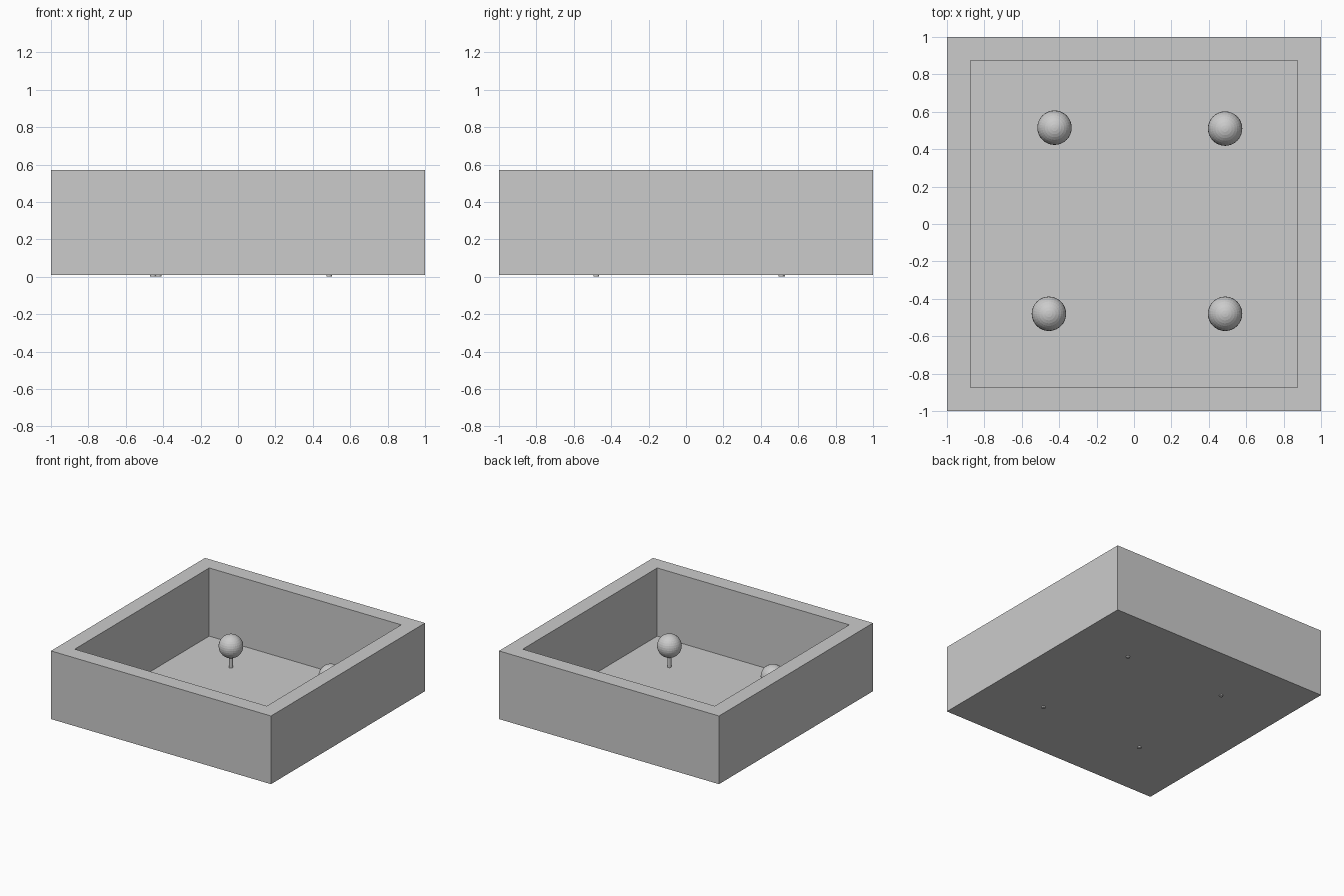
import bpy, bmesh

if "Cube" in bpy.data.objects:
    bpy.data.objects.remove(bpy.data.objects["Cube"])

grey = bpy.data.materials.new("plain grey")
grey.diffuse_color = (0.6, 0.6, 0.6, 1)
grey.use_nodes = True
grey.node_tree.nodes["Principled BSDF"].inputs["Base Color"].default_value = grey.diffuse_color

BASE, TOP = 0.01, 0.57      # wall bottom and top
OUT, INN = 1.0, 0.873       # outer and inner half widths


def add_object(name, bm):
    mesh = bpy.data.meshes.new(name)
    bm.normal_update()
    bm.to_mesh(mesh)
    bm.free()
    obj = bpy.data.objects.new(name, mesh)
    bpy.context.collection.objects.link(obj)
    mesh.materials.append(grey)
    return obj


# Square tray walls: a closed frame with a rectangular section
bm = bmesh.new()
signs = [(-1, -1), (1, -1), (1, 1), (-1, 1)]
rings = [[bm.verts.new((sx * r, sy * r, z)) for sx, sy in signs]
         for r, z in ((OUT, BASE), (OUT, TOP), (INN, TOP), (INN, BASE))]
for a, b in zip(rings, rings[1:] + rings[:1]):
    for i in range(4):
        j = (i + 1) % 4
        bm.faces.new((a[i], a[j], b[j], b[i]))
add_object("tray_walls", bm)

# Thin floor sheet inside the walls
bm = bmesh.new()
bm.faces.new([bm.verts.new((sx * INN, sy * INN, BASE)) for sx, sy in signs])
add_object("tray_floor", bm)


# Ball on a thin peg that pokes just through the floor
def ball_on_peg(label, x, y):
    bpy.ops.mesh.primitive_uv_sphere_add(segments=32, ring_count=16, radius=0.092,
                                         location=(x, y, 0.185))
    ball = bpy.context.object
    ball.name = "ball_" + label
    bpy.ops.mesh.primitive_cylinder_add(vertices=16, radius=0.015, depth=0.12,
                                        location=(x, y, 0.06))
    peg = bpy.context.object
    peg.name = "peg_" + label
    for obj in (ball, peg):
        obj.data.materials.append(grey)


ball_on_peg("back_left", -0.425, 0.515)
ball_on_peg("back_right", 0.487, 0.51)
ball_on_peg("front_left", -0.455, -0.48)
ball_on_peg("front_right", 0.487, -0.48)
